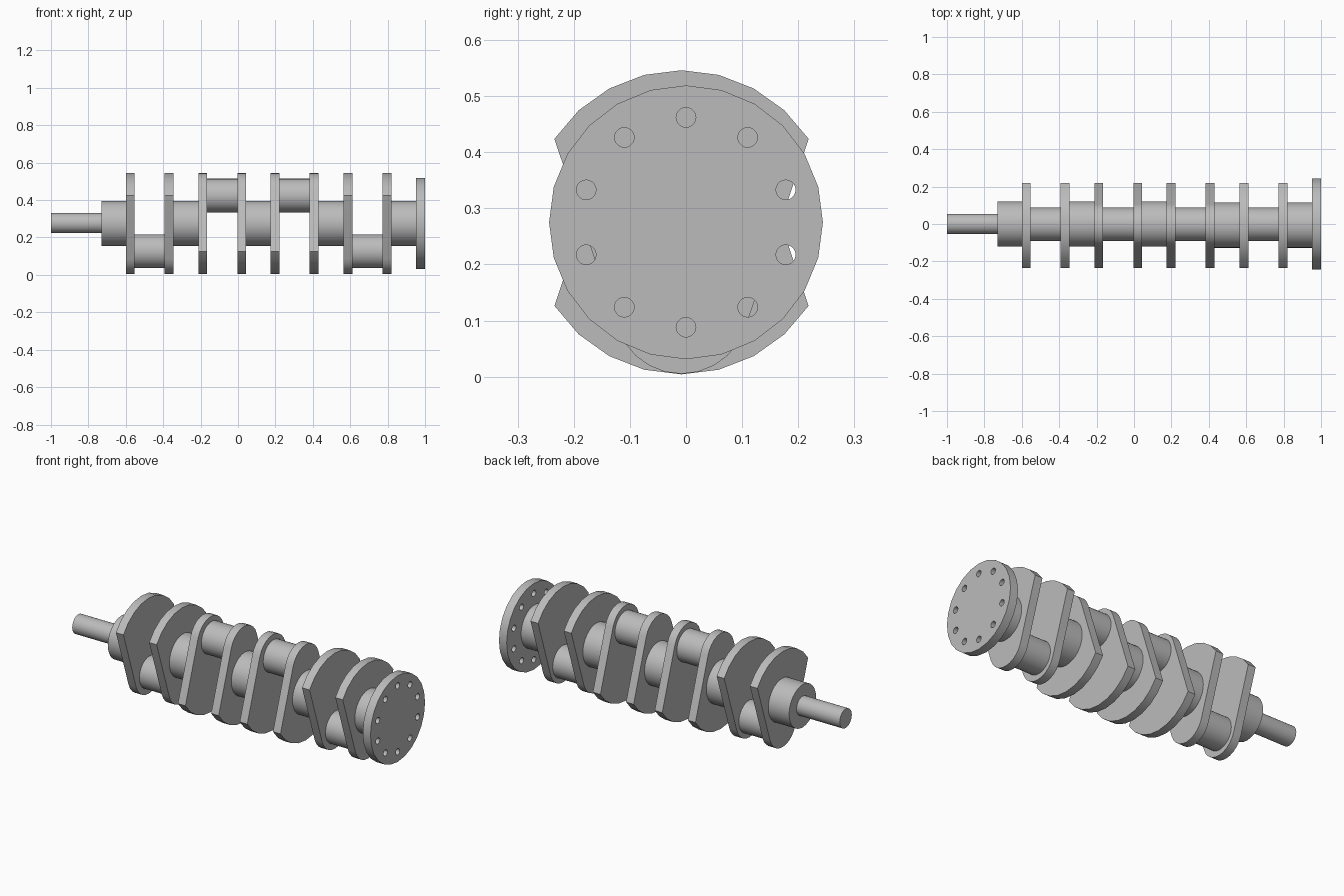
import bpy, bmesh
from math import sin, cos, pi, radians, asin, atan2
from mathutils import Vector

if "Cube" in bpy.data.objects:
    bpy.data.objects.remove(bpy.data.objects["Cube"])

AXIS_Z = 0.275          # main bearing axis height
THROW = 0.15            # crank pin offset from the axis

steel = bpy.data.materials.new("steel_grey")
steel.diffuse_color = (0.5, 0.5, 0.5, 1)
steel.use_nodes = True
steel.node_tree.nodes["Principled BSDF"].inputs["Base Color"].default_value = steel.diffuse_color


def finish(name, bm):
    bmesh.ops.recalc_face_normals(bm, faces=bm.faces)
    mesh = bpy.data.meshes.new(name)
    bm.to_mesh(mesh)
    bm.free()
    ob = bpy.data.objects.new(name, mesh)
    bpy.context.collection.objects.link(ob)
    mesh.materials.append(steel)
    bpy.ops.object.select_all(action='DESELECT')
    ob.select_set(True)
    bpy.context.view_layer.objects.active = ob
    bpy.ops.object.shade_smooth_by_angle(angle=radians(30))
    return ob


def circle(cy, cz, r, n):
    return [(cy + r * sin(2 * pi * i / n), cz + r * cos(2 * pi * i / n)) for i in range(n)]


def prism(name, outline, x0, x1, holes=()):
    """Extrude a (y, z) outline along x, with optional through holes."""
    bm = bmesh.new()
    if holes:
        edges = []
        for loop in [outline, *holes]:
            vs = [bm.verts.new((x0, y, z)) for y, z in loop]
            edges += [bm.edges.new((vs[i - 1], vs[i])) for i in range(len(vs))]
        bmesh.ops.triangle_fill(bm, edges=edges, use_beauty=True)
    else:
        bm.faces.new([bm.verts.new((x0, y, z)) for y, z in outline])
    ext = bmesh.ops.extrude_face_region(bm, geom=bm.faces[:], use_keep_orig=True)
    moved = [g for g in ext["geom"] if isinstance(g, bmesh.types.BMVert)]
    bmesh.ops.translate(bm, verts=moved, vec=Vector((x1 - x0, 0, 0)))
    return finish(name, bm)


def web_outline(pin_side):
    """Counterweight arc about the axis, tapering to a round lobe about the pin."""
    cy, R, r = -0.008, 0.271, 0.12
    half = asin(0.2265 / R)
    pts = []
    for i in range(9):                       # counterweight, away from the pin
        a = -half + 2 * half * i / 8
        pts.append((R * sin(a), -R * cos(a)))
    # lobe: starts where the straight flank is tangent to it
    dy, dz = pts[-1][0], pts[-1][1] - THROW
    start = atan2(dz, dy) + math_acos(r / (dy * dy + dz * dz) ** 0.5)
    for i in range(11):
        a = start + (pi - 2 * start) * i / 10
        pts.append((r * cos(a), THROW + r * sin(a)))
    return [(cy + y, AXIS_Z + 0.0 + pin_side * z) for y, z in pts]


def math_acos(v):
    return pi / 2 - asin(v)


# Crank webs: (start x, pin direction)
webs = [(-0.60, -1), (-0.392, -1), (-0.212, 1), (-0.004, 1),
        (0.175, 1), (0.383, 1), (0.565, -1), (0.773, -1)]
T = 0.047
for i, (x, side) in enumerate(webs):
    prism(f"crank_web_{i + 1}", web_outline(side), x, x + T)

# Crank pins between each pair of webs
for i in range(0, 8, 2):
    x0, side = webs[i]
    x1 = webs[i + 1][0]
    prism(f"crank_pin_{i // 2 + 1}",
          circle(-0.002, AXIS_Z + side * THROW * 0.995, 0.09, 32),
          x0 + T - 0.01, x1 + 0.01)

# Main journals on the axis
mains = [(-0.73, -0.59), (-0.355, -0.202), (0.033, 0.185), (0.42, 0.575), (0.81, 0.96)]
for i, (a, b) in enumerate(mains):
    cy = 0.0 if i < 3 else -0.006
    prism(f"main_journal_{i + 1}", circle(cy, AXIS_Z, 0.121, 32), a, b)

# Nose shaft
prism("nose_shaft", circle(0, AXIS_Z + 0.002, 0.054, 32), -1.0, -0.72)

# Flywheel flange with ten bolt holes
bolts = [circle(y, z, 0.0175, 20) for y, z in circle(0, AXIS_Z, 0.187, 10)]
prism("flywheel_flange", circle(0, AXIS_Z, 0.244, 24), 0.952, 1.0, bolts)
